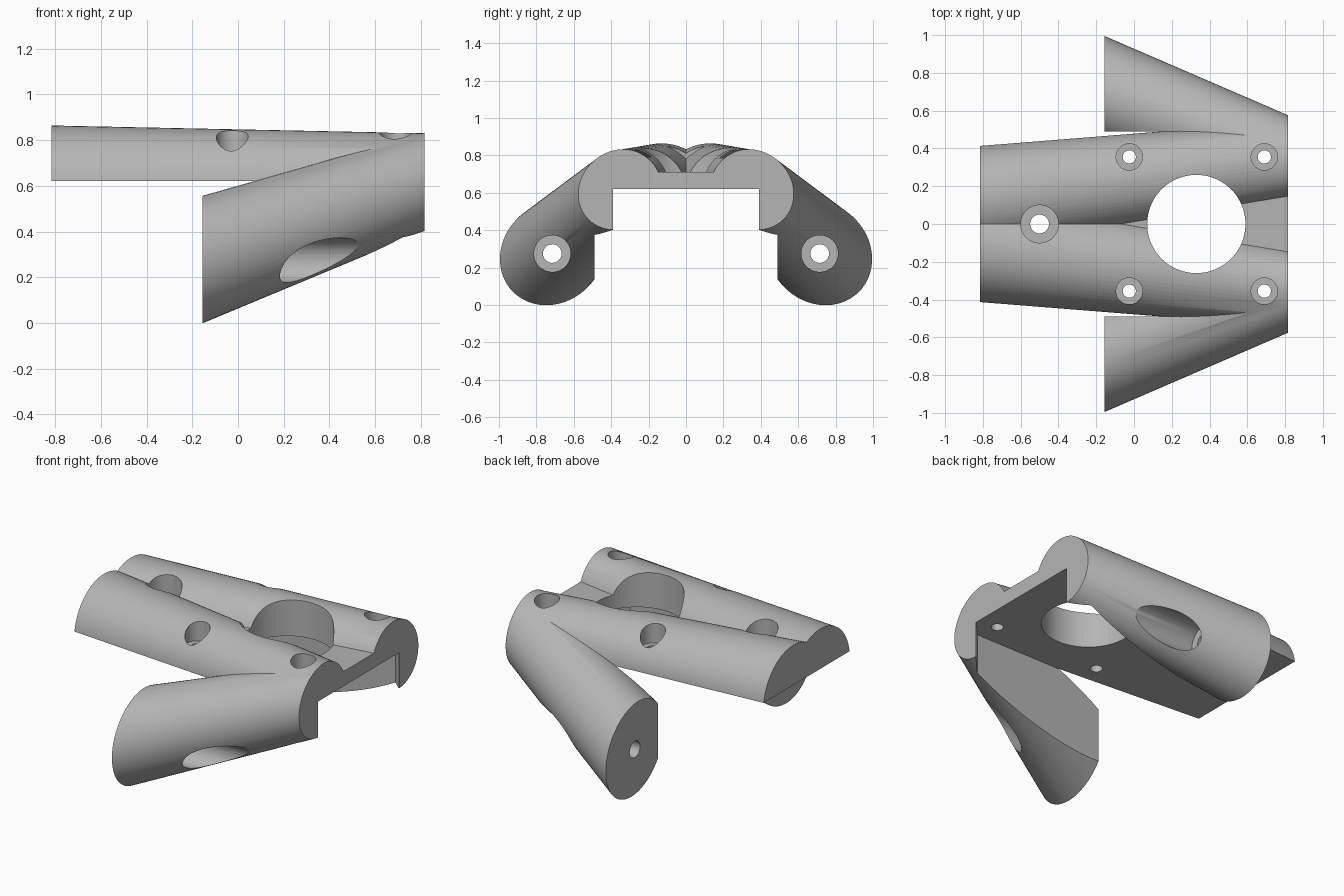
import bpy, bmesh, math
from mathutils import Vector

old = bpy.data.objects.get("Cube")
if old:
    bpy.data.objects.remove(old, do_unlink=True)

grey = bpy.data.materials.new("plain grey")
grey.use_nodes = True
colour = (0.46, 0.46, 0.46, 1)
grey.diffuse_color = colour
grey.node_tree.nodes["Principled BSDF"].inputs["Base Color"].default_value = colour

END = 0.815      # half length of the bracket
UNDER = 0.62     # height of the flat underside


def finish(name, bm):
    bmesh.ops.recalc_face_normals(bm, faces=bm.faces)
    mesh = bpy.data.meshes.new(name)
    bm.to_mesh(mesh)
    bm.free()
    mesh.materials.append(grey)
    obj = bpy.data.objects.new(name, mesh)
    bpy.context.collection.objects.link(obj)
    return obj


def loft(name, rings, trim=None):
    """Solid between two matching rings, optionally trimmed below a height."""
    bm = bmesh.new()
    a, b = [[bm.verts.new(p) for p in ring] for ring in rings]
    n = len(a)
    for i in range(n):
        j = (i + 1) % n
        bm.faces.new((a[i], a[j], b[j], b[i]))
    bm.faces.new(a)
    bm.faces.new(b)
    if trim is not None:
        geom = bm.verts[:] + bm.edges[:] + bm.faces[:]
        cut = bmesh.ops.bisect_plane(bm, geom=geom, plane_co=(0, 0, trim),
                                     plane_no=(0, 0, 1), clear_inner=True)
        edges = [e for e in cut["geom_cut"] if isinstance(e, bmesh.types.BMEdge)]
        bmesh.ops.contextual_create(bm, geom=edges)
    return finish(name, bm)


def tube(name, start, r0, end, r1, trim=None, sides=64):
    """Tapered round bar whose two ends are sliced square to x."""
    start, end = Vector(start), Vector(end)
    axis = (end - start).normalized()
    u = axis.cross(Vector((0, 0, 1))).normalized()
    v = axis.cross(u)
    rings = []
    for centre, r in ((start, r0), (end, r1)):
        ring = []
        for i in range(sides):
            t = math.tau * (i + 0.5) / sides
            off = r * (u * math.cos(t) + v * math.sin(t))
            p = centre + off - axis * (off.x / axis.x)
            p.x = centre.x
            ring.append(p)
        rings.append(ring)
    return loft(name, rings, trim)


def prism(name, outline, z0, z1):
    return loft(name, [[(x, y, z) for x, y in outline] for z in (z0, z1)])


def rod(name, start, end, r, sides=48):
    """Straight round cutter between two points."""
    start, end = Vector(start), Vector(end)
    turn = (end - start).to_track_quat("Z", "Y")
    circle = [turn @ Vector((r * math.cos(math.tau * i / sides),
                             r * math.sin(math.tau * i / sides), 0))
              for i in range(sides)]
    return loft(name, [[start + p for p in circle], [end + p for p in circle]])


def combine(target, other, operation):
    mod = target.modifiers.new("combine", "BOOLEAN")
    mod.operation, mod.solver, mod.object = operation, "EXACT", other
    bpy.ops.object.select_all(action="DESELECT")
    bpy.context.view_layer.objects.active = target
    target.select_set(True)
    bpy.ops.object.modifier_apply(modifier=mod.name)
    bpy.data.objects.remove(other, do_unlink=True)


# Upper bars, splayed legs and the flat web between the bars
bars = [tube("upper_bar", (-END, s * 0.13, 0.58), 0.284,
             (END, s * 0.335, 0.625), 0.205, UNDER) for s in (-1, 1)]
legs = [tube("leg", (-0.155, s * 0.715, 0.2775), 0.263,
             (END, s * 0.36, 0.6175), 0.203) for s in (-1, 1)]
web = prism("web", [(-END, -0.2), (END, -0.25), (END, 0.25), (-END, 0.2)], UNDER, 0.71)

bracket = bars[0]
bracket.name = "bracket"
for part in (bars[1], web, *legs):
    combine(bracket, part, "UNION")

# Channel under the plate, narrowed near its wide end
half = [(1, 0.39), (END, 0.39), (0.72, 0.49), (-1, 0.49)]
channel = half + [(x, -y) for x, y in reversed(half)]
combine(bracket, prism("channel_cutter", channel, -0.2, UNDER), "DIFFERENCE")

# Large round opening
combine(bracket, rod("opening_cutter", (0.33, 0, 0.3), (0.33, 0, 1.2), 0.26, 80), "DIFFERENCE")

# Counterbored vertical screw holes
screws = [(-0.5, 0, 0.1, 0.05)]
screws += [(x, s * 0.355, 0.07, 0.035) for x in (-0.025, 0.69) for s in (-1, 1)]
for x, y, wide, narrow in screws:
    floor = 0.72
    combine(bracket, rod("bore_cutter", (x, y, floor), (x, y, 1.2), wide), "DIFFERENCE")
    combine(bracket, rod("hole_cutter", (x, y, 0.5), (x, y, 1), narrow, 24), "DIFFERENCE")

# Counterbored holes along the legs
for s in (-1, 1):
    y, z = s * 0.715, 0.275
    combine(bracket, rod("bore_cutter", (0.1, y, z), (1, y, z), 0.098), "DIFFERENCE")
    combine(bracket, rod("hole_cutter", (-0.4, y, z), (0.3, y, z), 0.05, 24), "DIFFERENCE")

bpy.ops.object.select_all(action="DESELECT")
bracket.select_set(True)
bpy.context.view_layer.objects.active = bracket
bpy.ops.object.shade_smooth_by_angle(angle=math.radians(30))
